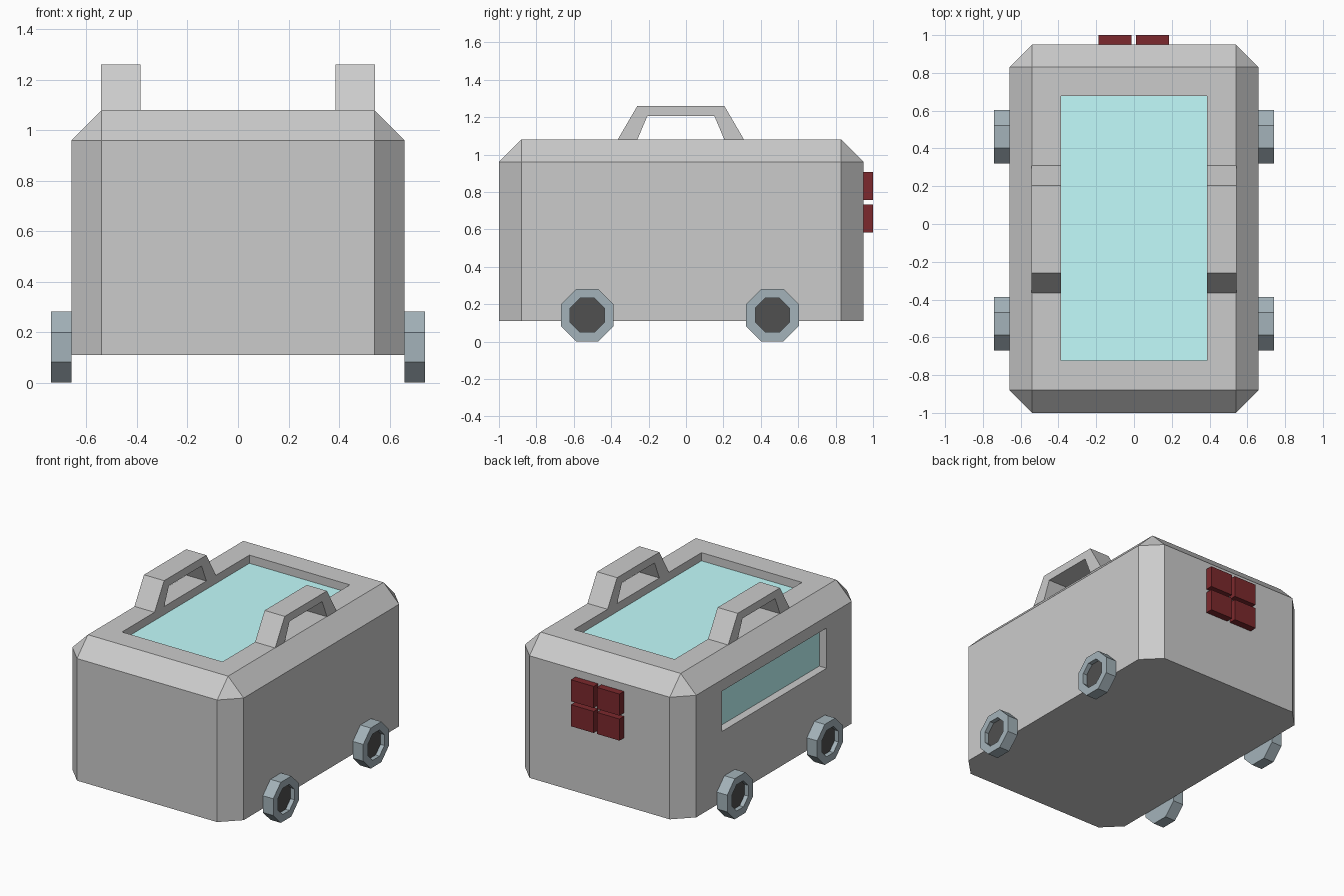
import bpy, bmesh, math
from mathutils import Matrix

if "Cube" in bpy.data.objects:
    bpy.data.objects.remove(bpy.data.objects["Cube"])


def material(name, r, g, b):
    m = bpy.data.materials.new(name)
    m.diffuse_color = (r, g, b, 1)
    m.use_nodes = True
    m.node_tree.nodes["Principled BSDF"].inputs["Base Color"].default_value = m.diffuse_color
    return m


GLASS = material("glass", 0.54, 0.98, 0.98)
RUBBER = material("wheel_grey", 0.37, 0.45, 0.49)
HUB = material("hub_dark", 0.08, 0.08, 0.08)
RED = material("light_red", 0.2, 0.022, 0.026)


def finish(bm, name, *mats):
    bmesh.ops.recalc_face_normals(bm, faces=bm.faces[:])
    mesh = bpy.data.meshes.new(name)
    bm.to_mesh(mesh)
    bm.free()
    for m in mats:
        mesh.materials.append(m)
    ob = bpy.data.objects.new(name, mesh)
    bpy.context.collection.objects.link(ob)
    return ob


def box_bm(x, y, z):
    bm = bmesh.new()
    bmesh.ops.create_cube(bm, size=1)
    for v in bm.verts:
        v.co = [(a + b) / 2 + c * (b - a) for c, (a, b) in zip(v.co, (x, y, z))]
    return bm


def box(name, x, y, z, *mats):
    return finish(box_bm(x, y, z), name, *mats)


# Body: box with chamfered uprights and top rim, sharp at the bottom
BOTTOM = 0.11
bm = box_bm((-0.66, 0.66), (-1, 0.95), (BOTTOM, 1.08))
edges = [e for e in bm.edges if any(v.co.z > BOTTOM + 0.01 for v in e.verts)]
bmesh.ops.bevel(bm, geom=edges, offset=0.12, offset_type='OFFSET', segments=1,
                affect='EDGES', profile=0.5)
body = finish(bm, "body")

# Recesses for the roof glass and the left window
DEPTH = 0.057
roof_x, roof_y = (-0.387, 0.387), (-0.723, 0.678)
win_y, win_z = (-0.605, 0.545), (0.60, 0.88)
cutters = [
    box("roof_cutter", roof_x, roof_y, (1.08 - DEPTH - 0.01, 1.2)),
    box("window_cutter", (-0.8, -0.66 + DEPTH + 0.01), win_y, win_z),
]
for c in cutters:
    mod = body.modifiers.new(c.name, 'BOOLEAN')
    mod.operation = 'DIFFERENCE'
    mod.solver = 'EXACT'
    mod.object = c
    c.hide_render = True
    c.hide_set(True)

# Glass panes lying in the recesses
box("roof_glass", roof_x, roof_y, (1.07 - DEPTH, 1.08 - DEPTH), GLASS)
box("side_window", (-0.66 + DEPTH, -0.65 + DEPTH), win_y, win_z, GLASS)

# Roof handles: arch profile in y, z extruded along x
arch = [(-0.365, 1.08), (-0.26, 1.26), (0.205, 1.26), (0.31, 1.08),
        (0.205, 1.08), (0.152, 1.205), (-0.207, 1.205), (-0.26, 1.08)]
for side, x0 in (("left", -0.542), ("right", 0.387)):
    bm = bmesh.new()
    face = bm.faces.new([bm.verts.new((x0, y, z)) for y, z in arch])
    ext = bmesh.ops.extrude_face_region(bm, geom=[face])["geom"]
    bmesh.ops.translate(bm, vec=(0.155, 0, 0),
                        verts=[g for g in ext if isinstance(g, bmesh.types.BMVert)])
    finish(bm, side + "_handle")

# Wheels: octagonal discs with a sunken dark hub
R, WIDTH, HUB_DEPTH = 0.141, 0.08, 0.03
for side, s in (("left", -1), ("right", 1)):
    for end, y in (("front", -0.528), ("back", 0.462)):
        bm = bmesh.new()
        r = R / math.cos(math.pi / 8)
        bmesh.ops.create_cone(bm, cap_ends=True, segments=8, radius1=r, radius2=r,
                              depth=WIDTH, matrix=Matrix.Rotation(math.pi / 8, 4, 'Z'))
        outer = max(bm.faces, key=lambda f: f.calc_center_median().z)
        bmesh.ops.inset_region(bm, faces=[outer], thickness=R - 0.087)
        hub = bmesh.ops.extrude_discrete_faces(bm, faces=[outer])["faces"][0]
        bmesh.ops.translate(bm, vec=(0, 0, -HUB_DEPTH), verts=hub.verts[:])
        hub.material_index = 1
        bm.transform(Matrix.Translation((s * (0.66 + WIDTH / 2), y, R))
                     @ Matrix.Rotation(s * math.pi / 2, 4, 'Y'))
        finish(bm, f"{end}_{side}_wheel", RUBBER, HUB)

# Four square tail lights on the back
for side, x in (("left", (-0.188, -0.013)), ("right", (0.011, 0.186))):
    for row, z in (("lower", (0.583, 0.733)), ("upper", (0.757, 0.907))):
        box(f"{row}_{side}_tail_light", x, (0.95, 1.0), z, RED)
